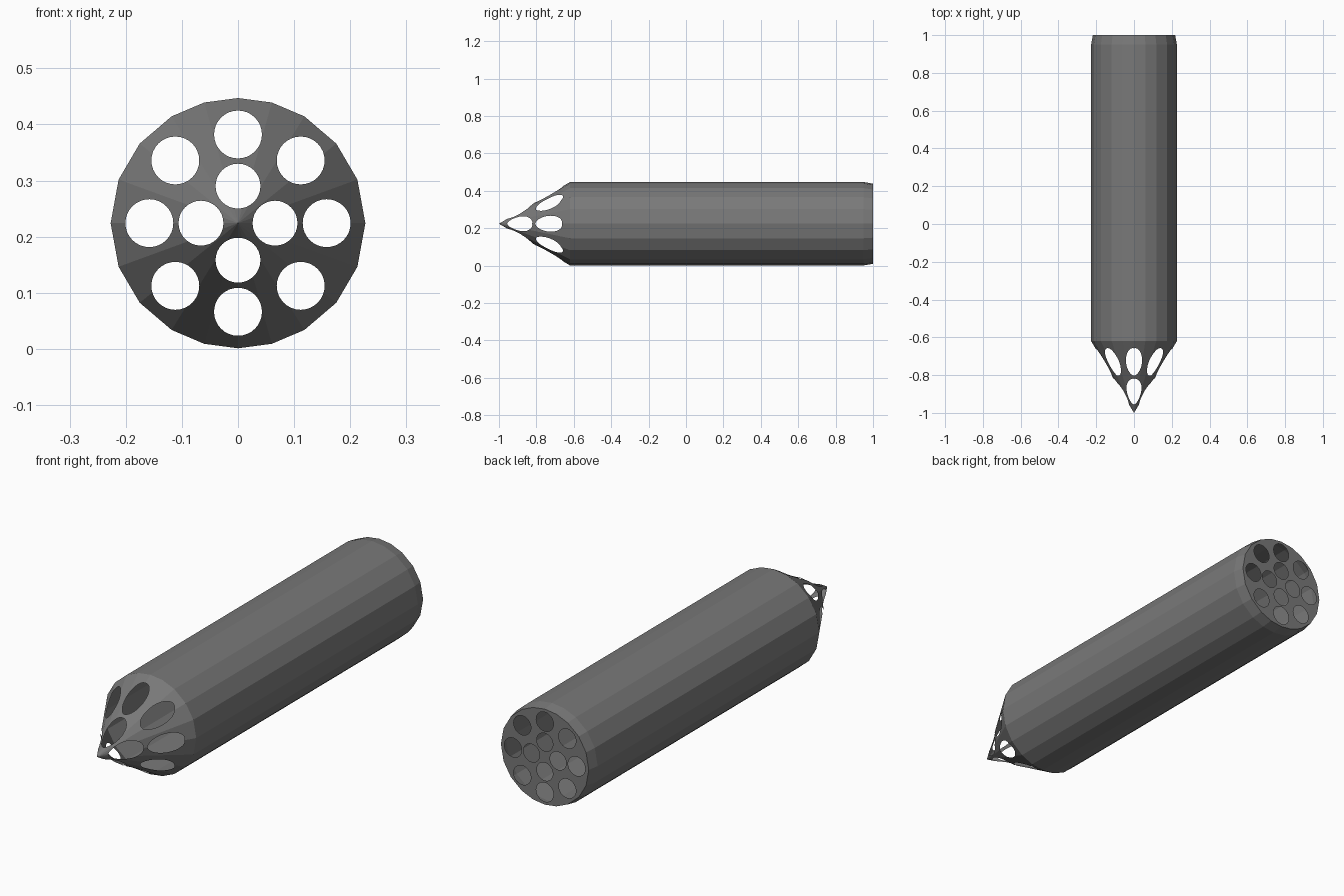
import bpy, bmesh, math
from mathutils import Vector

if "Cube" in bpy.data.objects:
    bpy.data.objects.remove(bpy.data.objects["Cube"], do_unlink=True)

CENTRE = 0.224

gray = bpy.data.materials.new("dark_gray_metal")
gray.use_nodes = True
color = (0.19, 0.19, 0.19, 1)
gray.diffuse_color = color
gray.node_tree.nodes["Principled BSDF"].inputs["Base Color"].default_value = color


def make_object(name, bm):
    bmesh.ops.recalc_face_normals(bm, faces=bm.faces)
    mesh = bpy.data.meshes.new(name)
    bm.to_mesh(mesh)
    bm.free()
    mesh.materials.append(gray)
    obj = bpy.data.objects.new(name, mesh)
    bpy.context.collection.objects.link(obj)
    return obj


# Twenty-sided outline from one quarter
quarter = [0, 20.4, 39.5, 58.6, 74.6]
angles = (quarter + [180 - a for a in [90] + quarter[:0:-1]]
          + [180 + a for a in quarter] + [360 - a for a in [90] + quarter[:0:-1]])
outline = [Vector((0.227 * math.cos(math.radians(a)), 0, 0.223 * math.sin(math.radians(a))))
           for a in angles]

# Pod shell: pointed nose, long body and slightly tapered tail
bm = bmesh.new()
rings = []
for y, scale in ((-0.62, 1), (0.95, 1), (1, 0.96)):
    rings.append([bm.verts.new(p * scale + Vector((0, y, CENTRE))) for p in outline])
tip = bm.verts.new((0, -1, CENTRE))
count = len(outline)
for i in range(count):
    j = (i + 1) % count
    bm.faces.new((tip, rings[0][i], rings[0][j]))
    for a, b in zip(rings, rings[1:]):
        bm.faces.new((a[i], a[j], b[j], b[i]))
bm.faces.new(rings[-1])
pod = make_object("pod_shell", bm)

# Eight outer and four inner launch holes
holes = [(0.158, 45 * k, 0.0427) for k in range(8)] + [(0.066, 90 * k, 0.04) for k in range(4)]
holes = [(d * math.cos(math.radians(a)), CENTRE + d * math.sin(math.radians(a)), r)
         for d, a, r in holes]
bm = bmesh.new()
for x, z, r in holes:
    ends = []
    for y in (-1.2, 1.2):
        ends.append([bm.verts.new((x + r * math.cos(math.tau * k / 32), y,
                                   z + r * math.sin(math.tau * k / 32))) for k in range(32)])
    for k in range(32):
        n = (k + 1) % 32
        bm.faces.new((ends[0][k], ends[0][n], ends[1][n], ends[1][k]))
    bm.faces.new(ends[0])
    bm.faces.new(ends[1])
cutter = make_object("hole_cutter", bm)
cutter.hide_render = True

# Cut the holes through the nose and tail
cut = pod.modifiers.new("holes", "BOOLEAN")
cut.operation = "DIFFERENCE"
cut.solver = "EXACT"
cut.object = cutter
graph = bpy.context.evaluated_depsgraph_get()
pod.data = bpy.data.meshes.new_from_object(pod.evaluated_get(graph))
pod.modifiers.clear()
bpy.data.objects.remove(cutter, do_unlink=True)

# Remove the bore walls so the shell is hollow
bm = bmesh.new()
bm.from_mesh(pod.data)


def is_bore(face):
    return abs(face.normal.y) < 0.02 and any(
        all(math.hypot(v.co.x - x, v.co.z - z) < r + 0.001 for v in face.verts)
        for x, z, r in holes)


bmesh.ops.delete(bm, geom=[f for f in bm.faces if is_bore(f)], context="FACES")
bm.to_mesh(pod.data)
bm.free()
for face in pod.data.polygons:
    face.use_smooth = False
